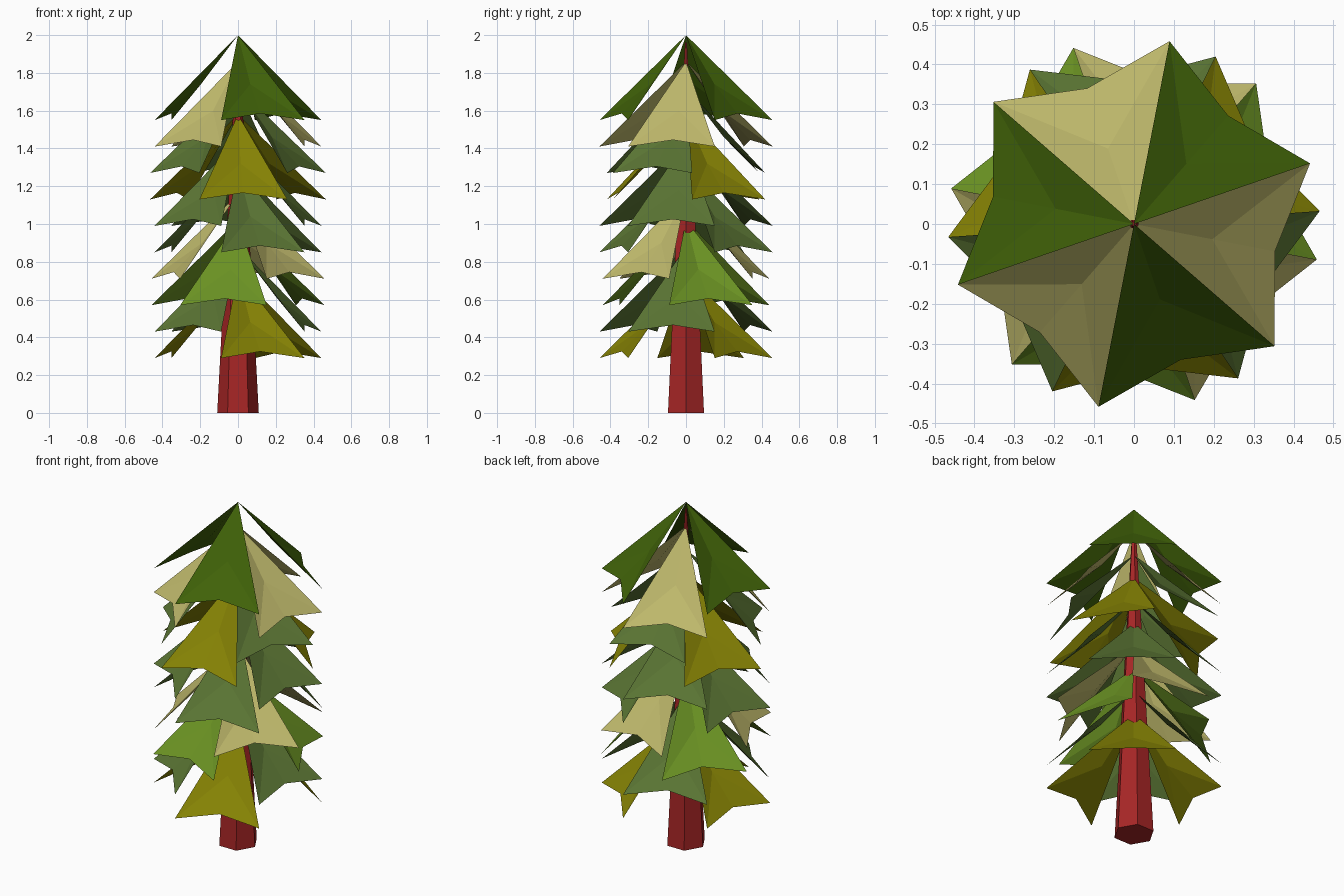
import bpy, bmesh
from math import radians, cos, sin

if "Cube" in bpy.data.objects:
    bpy.data.objects.remove(bpy.data.objects["Cube"])


def material(name, rgb):
    # sRGB 0-255 to linear
    mat = bpy.data.materials.new(name)
    mat.diffuse_color = [(c / 255) ** 2.2 for c in rgb] + [1]
    mat.use_nodes = True
    mat.node_tree.nodes["Principled BSDF"].inputs["Base Color"].default_value = mat.diffuse_color
    return mat


MATS = {n: material(n, c) for n, c in {
    "bark": (165, 42, 42), "deep_green": (66, 98, 17), "straw": (189, 183, 107),
    "moss": (90, 115, 54), "olive": (132, 129, 12), "bright_green": (107, 146, 40)}.items()}

# Trunk: six-sided taper
bpy.ops.mesh.primitive_cone_add(vertices=6, radius1=0.11, radius2=0.006, depth=1.96,
                                location=(0, 0, 0.98), rotation=(0, 0, radians(30)))
trunk = bpy.context.object
trunk.name = "trunk"
trunk.data.materials.append(MATS["bark"])


def bough_tier(index, top, angle, colour):
    """Three drooping boughs, each a four-facet sheet hung from the trunk axis."""
    bm = bmesh.new()
    for k in range(3):
        mid = angle + 120 * k

        def point(radius, offset, drop):
            a = radians(mid + offset)
            return bm.verts.new((radius * cos(a), radius * sin(a), top - drop))

        apex = point(0, 0, 0)
        crease = point(0.2, 0, 0.26)
        right = point(0.467, -30, 0.45)
        left = point(0.467, 30, 0.45)
        notch = point(0.36, 0, 0.415)
        for face in ((apex, right, crease), (apex, crease, left),
                     (crease, right, notch), (crease, notch, left)):
            bm.faces.new(face)
    mesh = bpy.data.meshes.new(f"bough_tier_{index}")
    bm.to_mesh(mesh)
    bm.free()
    mesh.materials.append(MATS[colour])
    bpy.context.collection.objects.link(bpy.data.objects.new(mesh.name, mesh))


# Bough tiers from the top down: turn and colour
tiers = [(49, "deep_green"), (109, "straw"), (94, "moss"), (34, "olive"), (109, "moss"),
         (49, "moss"), (79, "straw"), (19, "bright_green"), (109, "moss"), (49, "olive")]
for i, (angle, colour) in enumerate(tiers):
    bough_tier(i + 1, 2 - 0.14 * i, angle, colour)
